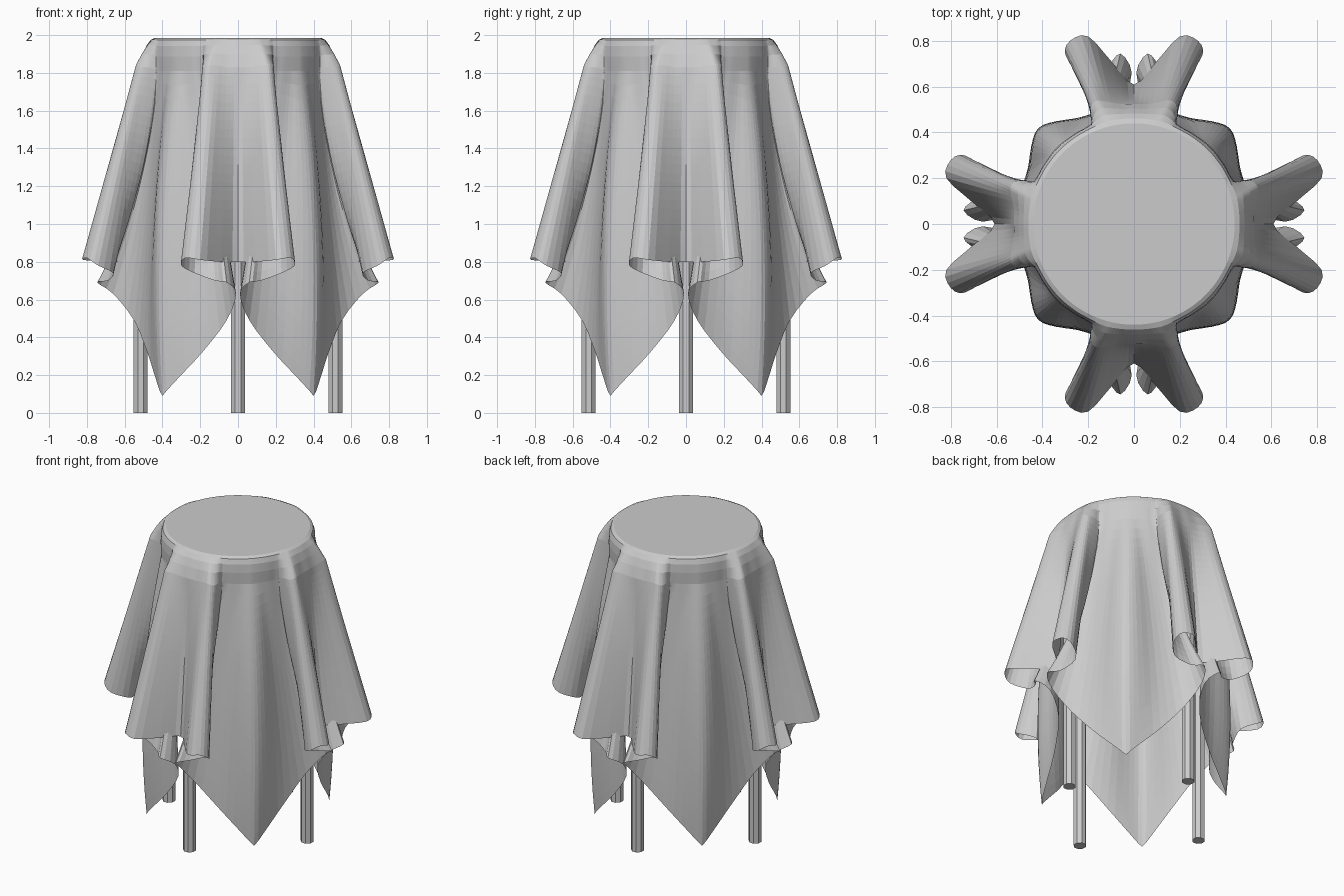
import bpy, bmesh, math
from mathutils import Vector, Matrix

if "Cube" in bpy.data.objects:
    bpy.data.objects.remove(bpy.data.objects["Cube"])

RIM_R, RIM_Z = 0.44, 1.985
SUB, BEND, DROP = 3, 4, 22

# Cloth control points for one eighth, from the side middle to the corner:
# (hem position 0..1, hem point, shoulder point, belly between them)
# points are (sideways, outward, z)
KEYS = [
    (0.00, (0.00, 0.61, 0.80), (0.00, 0.525, 1.83), (0, 0)),
    (0.10, (0.09, 0.70, 0.80), (0.06, 0.525, 1.83), (0, 0)),
    (0.20, (0.20, 0.82, 0.81), (0.12, 0.535, 1.84), (0, 0)),
    (0.25, (0.28, 0.80, 0.82), (0.16, 0.54, 1.84), (0, 0)),
    (0.30, (0.30, 0.74, 0.78), (0.185, 0.52, 1.83), (0, 0)),
    (0.37, (0.23, 0.66, 0.74), (0.19, 0.48, 1.83), (0, 0)),
    (0.43, (0.12, 0.69, 0.70), (0.185, 0.44, 1.82), (0.01, -0.05)),
    (0.47, (0.06, 0.745, 0.69), (0.19, 0.43, 1.81), (0, -0.07)),
    (0.53, (0.01, 0.66, 0.63), (0.21, 0.415, 1.81), (0, -0.03)),
    (0.62, (0.06, 0.55, 0.49), (0.24, 0.40, 1.81), (0, 0)),
    (0.76, (0.19, 0.48, 0.32), (0.28, 0.375, 1.81), (0, 0.02)),
    (0.90, (0.32, 0.435, 0.18), (0.31, 0.355, 1.81), (0.03, 0.045)),
    (1.00, (0.40, 0.40, 0.09), (0.335, 0.335, 1.81), (0.045, 0.045)),
]
LAST = len(KEYS) - 1


def key(i):
    """Control point by index, mirrored past the side middle and the corner."""
    over = i > LAST
    t, h, s, b = KEYS[LAST - 1 if over else abs(i)]
    h, s, b = Vector(h), Vector(s), Vector((b[0], b[1], 0))
    for v in (h, s, b):
        if i < 0:
            v.x = -v.x
        if over:
            v.x, v.y = v.y, v.x
    if over:
        h.z = 0.02
    return (-t if i < 0 else 2 - t if over else t), h, s, b


def spline(a, b, c, d, f):
    return 0.5 * (2 * b + (c - a) * f + (2 * a - 5 * b + 4 * c - d) * f * f
                  + (3 * b - a - 3 * c + d) * f ** 3)


def column(i, f):
    """One strip of cloth from the rim down to the hem."""
    ks = [key(i + n) for n in (-1, 0, 1, 2)]
    t, hem, sh, belly = (spline(*[k[n] for k in ks], f) for n in range(4))
    ang = math.atan(t)
    rim = Vector((RIM_R * math.sin(ang), RIM_R * math.cos(ang), RIM_Z))
    ctrl = Vector((rim.x * 1.1, rim.y * 1.1, RIM_Z))
    pts = []
    for j in range(BEND):
        g = j / BEND
        pts.append(rim * (1 - g) ** 2 + ctrl * 2 * g * (1 - g) + sh * g * g)
    for j in range(DROP + 1):
        g = j / DROP
        pts.append(sh.lerp(hem, g) + belly * 4 * g * (1 - g))
    return pts


# Draped cloth: half strips mirrored, then turned to the four sides
half = [column(i, s / SUB) for i in range(LAST) for s in range(SUB)]
half.append(column(LAST - 1, 1.0))
mirrored = [[Vector((-p.x, p.y, p.z)) for p in c] for c in half]
side = mirrored[:0:-1] + half[:-1]
bm = bmesh.new()
cols = []
for q in range(4):
    turn = Matrix.Rotation(-q * math.pi / 2, 3, 'Z')
    cols += [[bm.verts.new(turn @ p) for p in c] for c in side]
for n, c in enumerate(cols):
    d = cols[(n + 1) % len(cols)]
    for j in range(len(c) - 1):
        bm.faces.new((c[j], c[j + 1], d[j + 1], d[j]))
bm.faces.new([c[0] for c in cols])
bmesh.ops.recalc_face_normals(bm, faces=bm.faces)
bm.normal_update()
top = max(bm.faces, key=lambda f: len(f.verts))
if top.normal.z < 0:
    bmesh.ops.reverse_faces(bm, faces=bm.faces)
mesh = bpy.data.meshes.new("draped_cloth")
bm.to_mesh(mesh)
bm.free()
cloth = bpy.data.objects.new("draped_cloth", mesh)
bpy.context.collection.objects.link(cloth)

# Round stool top under the cloth
bpy.ops.mesh.primitive_cylinder_add(vertices=32, radius=0.43, depth=0.06, location=(0, 0, 1.945))
bpy.context.object.name = "stool_top"

# Four legs
for q, name in enumerate(("right_leg", "back_leg", "left_leg", "front_leg")):
    a = q * math.pi / 2
    bpy.ops.mesh.primitive_cylinder_add(
        vertices=8, radius=0.04, depth=1.45, rotation=(0, 0, math.pi / 8),
        location=(0.515 * math.cos(a), 0.515 * math.sin(a), 0.725))
    bpy.context.object.name = name
